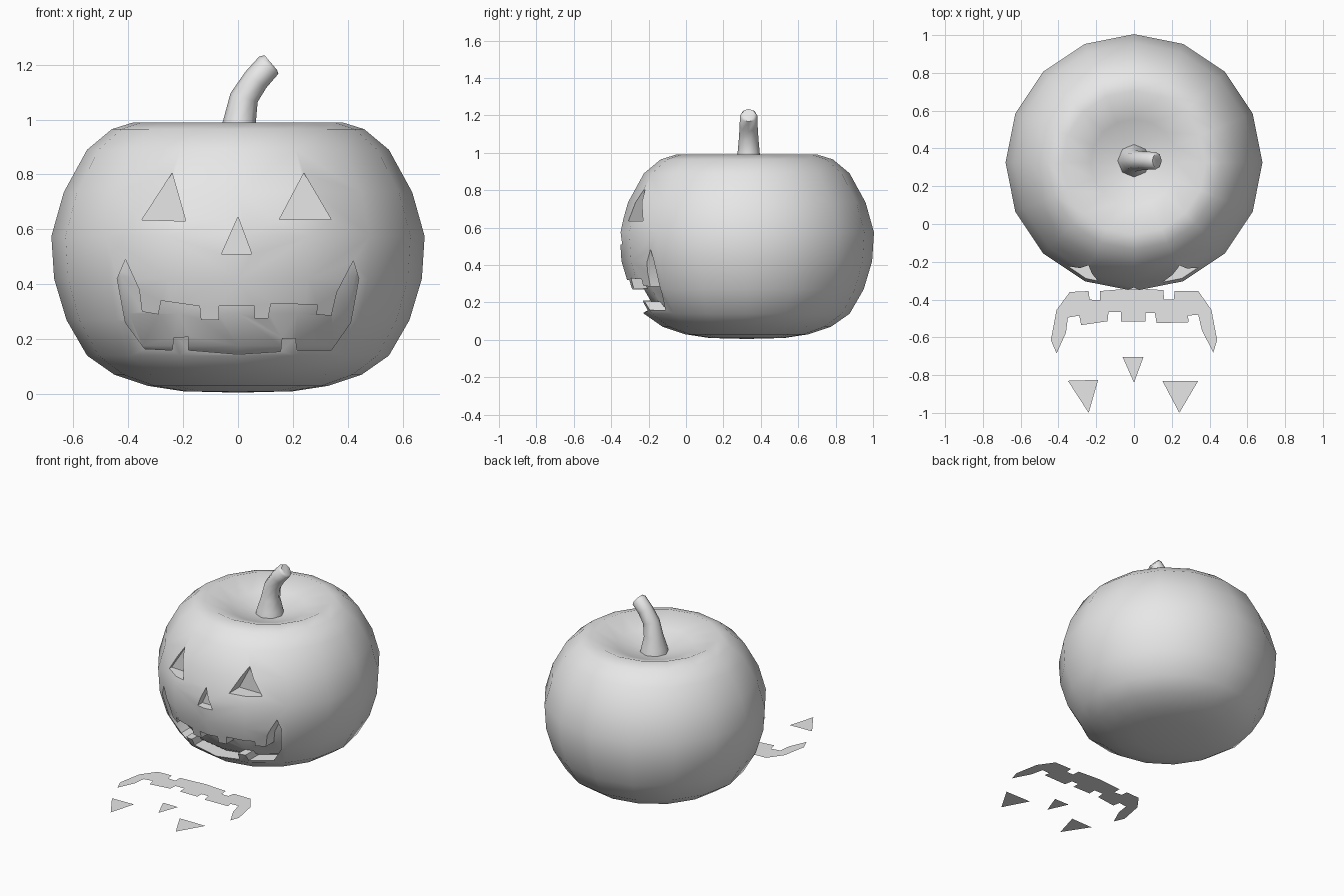
import bpy
import bmesh
from math import sin, cos, pi, radians
from mathutils import Vector, Matrix

cube = bpy.data.objects.get("Cube")
if cube:
    bpy.data.objects.remove(cube, do_unlink=True)

# One plain grey for every part
grey = bpy.data.materials.new("plain grey")
grey.use_nodes = True
grey.diffuse_color = (0.8, 0.8, 0.8, 1)
grey.node_tree.nodes["Principled BSDF"].inputs["Base Color"].default_value = (0.8, 0.8, 0.8, 1)

CENTRE = Vector((0, 0.325, 0.5))


def make_object(name, bm):
    mesh = bpy.data.meshes.new(name)
    bmesh.ops.recalc_face_normals(bm, faces=bm.faces)
    bm.to_mesh(mesh)
    bm.free()
    mesh.materials.append(grey)
    obj = bpy.data.objects.new(name, mesh)
    bpy.context.collection.objects.link(obj)
    return obj


def smooth(obj, degrees):
    bpy.ops.object.select_all(action='DESELECT')
    obj.select_set(True)
    bpy.context.view_layer.objects.active = obj
    bpy.ops.object.shade_smooth_by_angle(angle=radians(degrees))


def bridge_rings(bm, rings):
    for low, high in zip(rings, rings[1:]):
        n = len(low)
        for i in range(n):
            j = (i + 1) % n
            bm.faces.new((low[i], low[j], high[j], high[i]))


def lathe(name, profile, sides, scale=1.0):
    """Spin a radius/height profile about the body axis, with a pole at each end."""
    bm = bmesh.new()
    rings = []
    for r, z in profile[1:-1]:
        rings.append([bm.verts.new((r * sin(2 * pi * i / sides),
                                    CENTRE.y - r * cos(2 * pi * i / sides), z))
                      for i in range(sides)])
    bridge_rings(bm, rings)
    for ring, (r, z) in ((rings[0], profile[0]), (rings[-1], profile[-1])):
        pole = bm.verts.new((0, CENTRE.y, z))
        for i in range(sides):
            bm.faces.new((ring[i], ring[(i + 1) % sides], pole))
    for v in bm.verts:
        v.co = CENTRE + (v.co - CENTRE) * scale
    return make_object(name, bm)


def prism(name, outline, back):
    """Extrude a face outline from in front of the body to a given depth."""
    bm = bmesh.new()
    front = [bm.verts.new((x, -0.6, z)) for x, z in outline]
    rear = [bm.verts.new((x, back, z)) for x, z in outline]
    bridge_rings(bm, [front, rear])
    bm.faces.new(front)
    bm.faces.new(rear)
    obj = make_object(name, bm)
    obj.hide_render = True
    return obj


def floor_plate(name, outline):
    """Lay a face outline flat on the ground before the body."""
    bm = bmesh.new()
    face = bm.faces.new([bm.verts.new((x, -0.195 - z, 0)) for x, z in outline])
    obj = make_object(name, bm)
    if obj.data.polygons[0].normal.z < 0:
        obj.data.flip_normals()
    return obj


def subtract(target, cutter):
    """Cut one object out of another and throw the cutter away."""
    mod = target.modifiers.new("cut", 'BOOLEAN')
    mod.operation = 'DIFFERENCE'
    mod.solver = 'EXACT'
    mod.object = cutter
    depsgraph = bpy.context.evaluated_depsgraph_get()
    mesh = bpy.data.meshes.new_from_object(target.evaluated_get(depsgraph))
    target.modifiers.clear()
    target.data = mesh
    bpy.data.objects.remove(cutter, do_unlink=True)


# Face outlines as x, z
left_eye = [(0.15, 0.635), (0.34, 0.635), (0.24, 0.805)]
right_eye = [(-0.35, 0.635), (-0.19, 0.63), (-0.24, 0.805)]
nose = [(-0.06, 0.51), (0.05, 0.51), (0, 0.645)]
mouth = [
    # lower edge with two teeth
    (-0.41, 0.49), (-0.44, 0.42), (-0.41, 0.26), (-0.34, 0.165),
    (-0.24, 0.16), (-0.235, 0.205), (-0.18, 0.21), (-0.18, 0.16),
    (0, 0.145), (0.155, 0.155), (0.16, 0.205), (0.21, 0.205),
    (0.215, 0.16), (0.34, 0.16), (0.41, 0.26), (0.44, 0.42), (0.42, 0.485),
    # upper edge with four teeth
    (0.36, 0.37), (0.34, 0.285), (0.285, 0.29), (0.29, 0.325),
    (0.12, 0.33), (0.11, 0.275), (0.06, 0.275), (0.06, 0.32),
    (-0.07, 0.32), (-0.07, 0.27), (-0.135, 0.27), (-0.14, 0.32),
    (-0.28, 0.34), (-0.29, 0.29), (-0.35, 0.3), (-0.36, 0.38),
]

# Pumpkin body with a dip on top
body_profile = [
    (0, 0.005), (0.2, 0.01), (0.33, 0.03), (0.45, 0.07), (0.55, 0.14),
    (0.625, 0.27), (0.67, 0.42), (0.68, 0.575), (0.635, 0.735), (0.55, 0.89),
    (0.46, 0.965), (0.38, 0.99), (0.23, 0.93), (0.1, 0.89), (0, 0.88),
]
body = lathe("pumpkin_body", body_profile, 16)

# Mouth cavity follows the skin; eyes and nose have flat backs
mouth_cutter = prism("mouth_cutter", mouth, 0.1)
subtract(mouth_cutter, lathe("core", body_profile, 16, 0.9))
subtract(body, mouth_cutter)
for outline, depth in ((left_eye, -0.2), (right_eye, -0.2), (nose, -0.29)):
    subtract(body, prism("cutter", outline, depth))
smooth(body, 45)

# Bent stem: x, z, radius, lean in degrees
bm = bmesh.new()
rings = []
for x, z, r, lean in ((0, 0.87, 0.09, 0), (0, 0.92, 0.08, 0), (0.005, 0.99, 0.06, 4),
                      (0.022, 1.08, 0.052, 18), (0.065, 1.145, 0.048, 38),
                      (0.112, 1.198, 0.047, 42), (0.12, 1.207, 0.036, 50)):
    tilt = Matrix.Rotation(radians(lean), 3, 'Y')
    rings.append([bm.verts.new(Vector((x, 0.335, z)) + tilt @ Vector(
        (r * cos(pi * i / 4), r * sin(pi * i / 4), 0))) for i in range(8)])
bridge_rings(bm, rings)
bm.faces.new(rings[0])
bm.faces.new(rings[-1])
smooth(make_object("stem", bm), 50)

# Flat face templates on the ground
for name, outline in (("left_eye", left_eye), ("right_eye", right_eye),
                      ("nose", nose), ("mouth", mouth)):
    floor_plate(name + "_template", outline)
